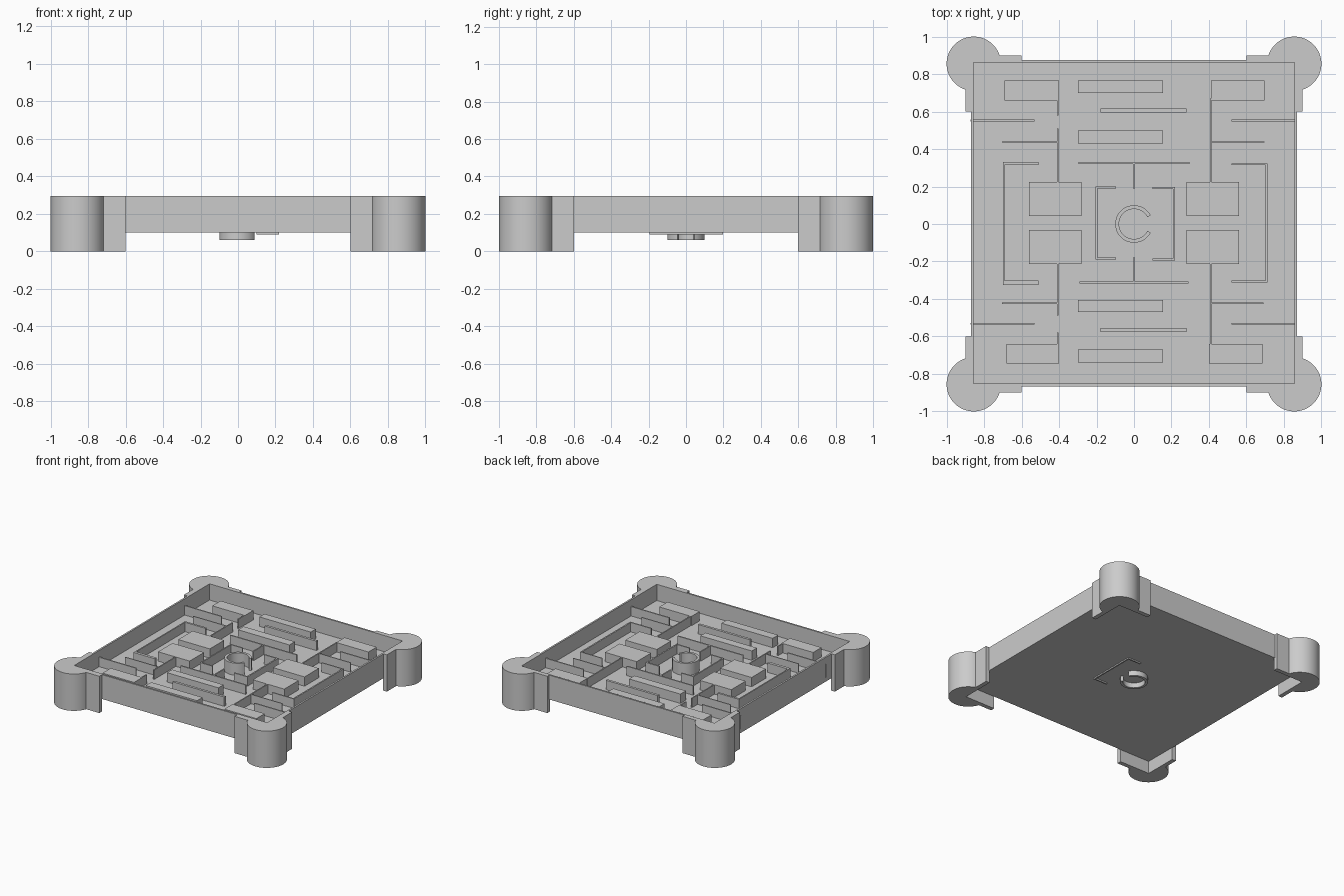
import bpy, bmesh, math

if "Cube" in bpy.data.objects:
    bpy.data.objects.remove(bpy.data.objects["Cube"])

RIM, BASE, FLOOR, WALL = 0.295, 0.10, 0.165, 0.24


def finish(name, bm, smooth=False):
    bmesh.ops.recalc_face_normals(bm, faces=bm.faces)
    me = bpy.data.meshes.new(name)
    bm.to_mesh(me)
    bm.free()
    ob = bpy.data.objects.new(name, me)
    bpy.context.collection.objects.link(ob)
    if smooth:
        bpy.ops.object.select_all(action='DESELECT')
        ob.select_set(True)
        bpy.context.view_layer.objects.active = ob
        bpy.ops.object.shade_smooth_by_angle(angle=math.radians(30))
    return ob


def add_box(bm, x0, x1, y0, y1, z0, z1):
    vs = bmesh.ops.create_cube(bm, size=1)['verts']
    for v in vs:
        v.co.x = x1 if v.co.x > 0 else x0
        v.co.y = y1 if v.co.y > 0 else y0
        v.co.z = z1 if v.co.z > 0 else z0


def boxes(name, rects, z0=FLOOR - 0.03, z1=WALL):
    bm = bmesh.new()
    for r in rects:
        add_box(bm, *r, z0, z1)
    return finish(name, bm)


def prism(name, pts, z0, z1):
    bm = bmesh.new()
    f = bm.faces.new([bm.verts.new((x, y, z0)) for x, y in pts])
    up = bmesh.ops.extrude_face_region(bm, geom=[f])['geom']
    bmesh.ops.translate(bm, vec=(0, 0, z1 - z0),
                        verts=[g for g in up if isinstance(g, bmesh.types.BMVert)])
    return finish(name, bm, True)


def arc(cx, cy, r, a0, a1, n):
    return [(cx + r * math.cos(math.radians(a0 + (a1 - a0) * i / n)),
             cy + r * math.sin(math.radians(a0 + (a1 - a0) * i / n))) for i in range(n + 1)]


# open tray: box with its top inset and pushed down to the floor
bm = bmesh.new()
add_box(bm, -0.87, 0.87, -0.866, 0.876, BASE, RIM)
bm.normal_update()
top = max(bm.faces, key=lambda f: f.calc_center_median().z)
bmesh.ops.inset_region(bm, faces=[top], thickness=0.02)
inner = bmesh.ops.extrude_face_region(bm, geom=[top])['geom']
bmesh.ops.translate(bm, vec=(0, 0, FLOOR - RIM),
                    verts=[g for g in inner if isinstance(g, bmesh.types.BMVert)])
bmesh.ops.delete(bm, geom=[top], context='FACES')
finish("tray", bm)

# corner legs: round tower with two clasping plates, notched for the tray
N = 0.866
leg = ([(0.6, N), (0.6, 0.9)] + arc(0.855, 0.855, 0.145, 161.9, -71.9, 56)
       + [(0.9, 0.6), (N, 0.6), (N, N)])
for sx, nx in ((1, "right"), (-1, "left")):
    for sy, ny in ((1, "back"), (-1, "front")):
        prism(f"leg_{ny}_{nx}", [(sx * x, sy * y) for x, y in leg], 0, RIM)

# thick maze blocks
boxes("maze_blocks", [
    (-0.69, -0.40, 0.66, 0.765), (0.41, 0.695, 0.66, 0.765),
    (-0.68, -0.40, -0.745, -0.64), (0.40, 0.685, -0.745, -0.64),
    (-0.30, 0.155, 0.70, 0.765), (-0.30, 0.155, 0.43, 0.50),
    (-0.30, 0.155, -0.47, -0.405), (-0.30, 0.155, -0.74, -0.67),
    (-0.18, 0.28, 0.595, 0.615), (-0.18, 0.28, -0.575, -0.555)])
boxes("square_blocks", [(x, x + 0.28, y, y + 0.182)
                        for x in (-0.56, 0.28) for y in (0.043, -0.213)])

# thin maze walls, left and right sides
boxes("side_walls", [
    (-0.873, -0.53, 0.547, 0.557), (0.52, 0.86, 0.547, 0.557),
    (-0.873, -0.53, -0.537, -0.527), (0.52, 0.86, -0.537, -0.527),
    (-0.705, -0.405, 0.434, 0.441), (0.41, 0.695, 0.434, 0.441),
    (-0.705, -0.405, -0.426, -0.419), (0.41, 0.69, -0.426, -0.419),
    (-0.411, -0.402, 0.22, 0.51), (-0.411, -0.402, 0.58, 0.67),
    (-0.411, -0.402, -0.487, -0.21), (-0.411, -0.402, -0.65, -0.58),
    (0.405, 0.414, 0.22, 0.67), (0.405, 0.414, -0.65, -0.21)])

# U shaped walls along the left and right
boxes("left_channel", [(-0.70, -0.69, -0.325, 0.33),
                       (-0.70, -0.51, 0.314, 0.33), (-0.70, -0.51, -0.325, -0.302)])
boxes("right_channel", [(0.702, 0.713, -0.31, 0.32),
                        (0.52, 0.713, 0.314, 0.322), (0.52, 0.713, -0.312, -0.302)])

# T shaped walls behind and in front of the centre
boxes("tee_walls", [(-0.295, 0.295, 0.32, 0.331), (-0.005, 0.005, 0.19, 0.325),
                    (-0.29, 0.29, -0.317, -0.306), (-0.005, 0.005, -0.31, -0.178)])

# brackets around the centre; the right one shows through the base
boxes("centre_bracket_left", [(-0.205, -0.195, -0.19, 0.20),
                              (-0.205, -0.095, 0.19, 0.20), (-0.205, -0.095, -0.19, -0.18)])
boxes("centre_bracket_right", [(0.209, 0.22, -0.195, 0.198),
                               (0.10, 0.22, 0.187, 0.198), (0.10, 0.22, -0.195, -0.184)],
      z0=0.09)

# centre ring with an opening on the right, poking below the base
prism("centre_ring", arc(0, 0, 0.1, 27, 333, 48) + arc(0, 0, 0.08, 333, 27, 48), 0.06, 0.262)
